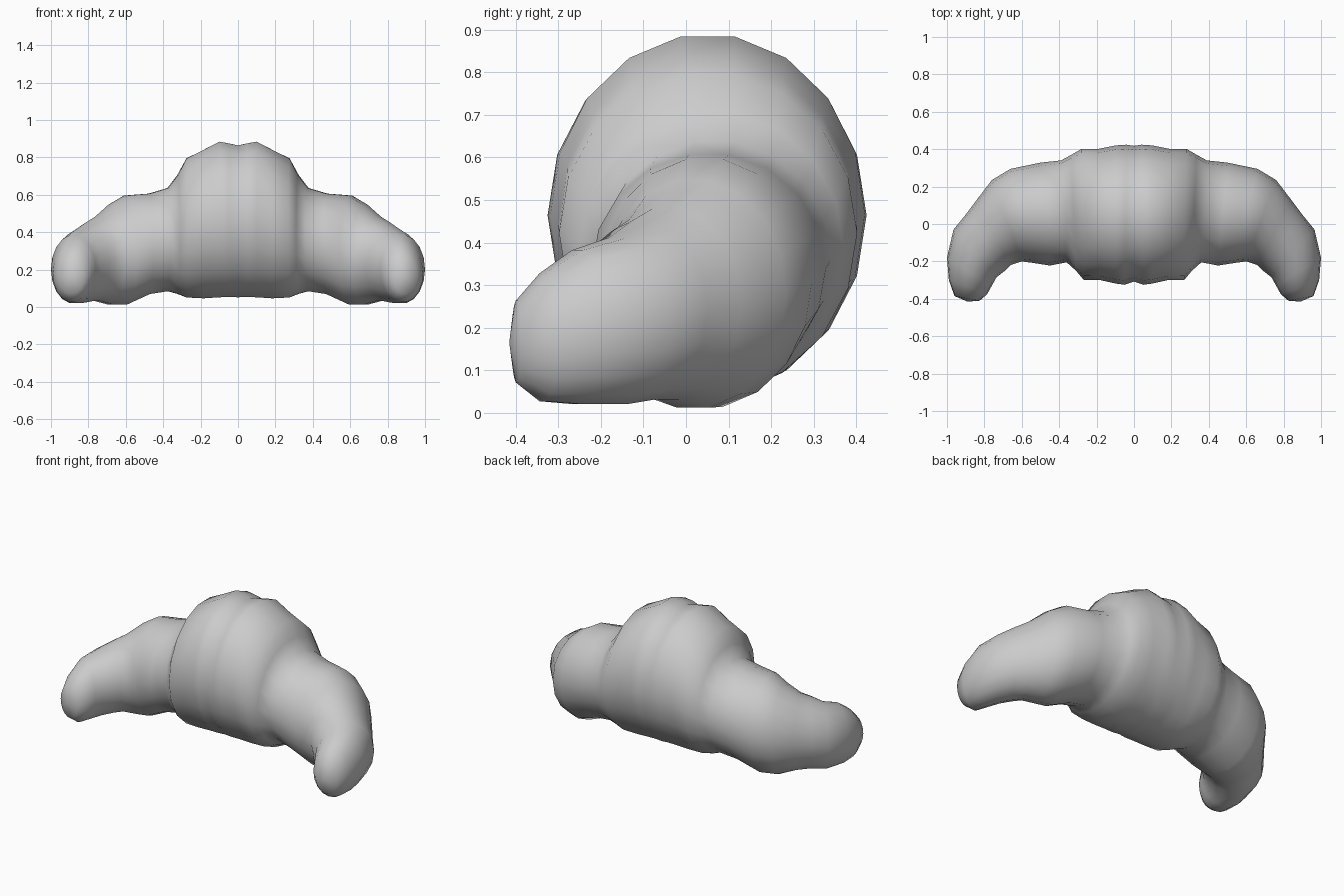
import bpy, bmesh
from math import sin, cos, tau
from mathutils import Vector

SIDES = 18
# Half the pastry, middle to tip: outer x, outer y, inner x, inner y, bottom, top
STATIONS = [
    (0.00, 0.418, 0.00, -0.308, 0.045, 0.87),
    (0.04, 0.424, 0.05, -0.325, 0.048, 0.88),
    (0.10, 0.420, 0.10, -0.318, 0.045, 0.89),
    (0.19, 0.402, 0.18, -0.300, 0.040, 0.845),
    (0.28, 0.402, 0.27, -0.298, 0.045, 0.80),
    (0.335, 0.370, 0.31, -0.250, 0.065, 0.71),
    (0.39, 0.340, 0.36, -0.205, 0.080, 0.64),
    (0.50, 0.328, 0.45, -0.222, 0.065, 0.61),
    (0.66, 0.295, 0.54, -0.208, 0.010, 0.60),
    (0.76, 0.235, 0.60, -0.200, 0.008, 0.55),
    (0.84, 0.130, 0.66, -0.220, 0.028, 0.485),
    (0.90, 0.050, 0.69, -0.250, 0.028, 0.455),
    (0.965, -0.030, 0.735, -0.285, 0.018, 0.415),
    (1.00, -0.180, 0.76, -0.330, 0.018, 0.385),
    (0.99, -0.300, 0.785, -0.375, 0.025, 0.33),
    (0.96, -0.385, 0.825, -0.410, 0.07, 0.265),
]
TIP = (0.89, -0.415, 0.165)

bm = bmesh.new()


def ring(station, side):
    ox, oy, ix, iy, low, high = station
    outer, inner = Vector((ox * side, oy, 0)), Vector((ix * side, iy, 0))
    mid, half = (outer + inner) / 2, (outer - inner) / 2
    verts = []
    for k in range(SIDES):
        a = tau * k / SIDES
        p = mid + half * cos(a)
        p.z = (low + high) / 2 + (high - low) / 2 * sin(a)
        verts.append(bm.verts.new(p))
    return verts


# Rolled dough body swept from one tip to the other
rings = [ring(s, -1) for s in reversed(STATIONS[1:])] + [ring(s, 1) for s in STATIONS]
for a, b in zip(rings, rings[1:]):
    for k in range(SIDES):
        n = (k + 1) % SIDES
        bm.faces.new((a[k], a[n], b[n], b[k]))

# Rounded tips
for loop, side in ((rings[0], -1), (rings[-1], 1)):
    tip = bm.verts.new((TIP[0] * side, TIP[1], TIP[2]))
    for k in range(SIDES):
        bm.faces.new((loop[k], loop[(k + 1) % SIDES], tip))

bmesh.ops.recalc_face_normals(bm, faces=bm.faces)
for f in bm.faces:
    f.smooth = True
mesh = bpy.data.meshes.new("croissant")
bm.to_mesh(mesh)
bm.free()
bpy.context.collection.objects.link(bpy.data.objects.new("croissant", mesh))
